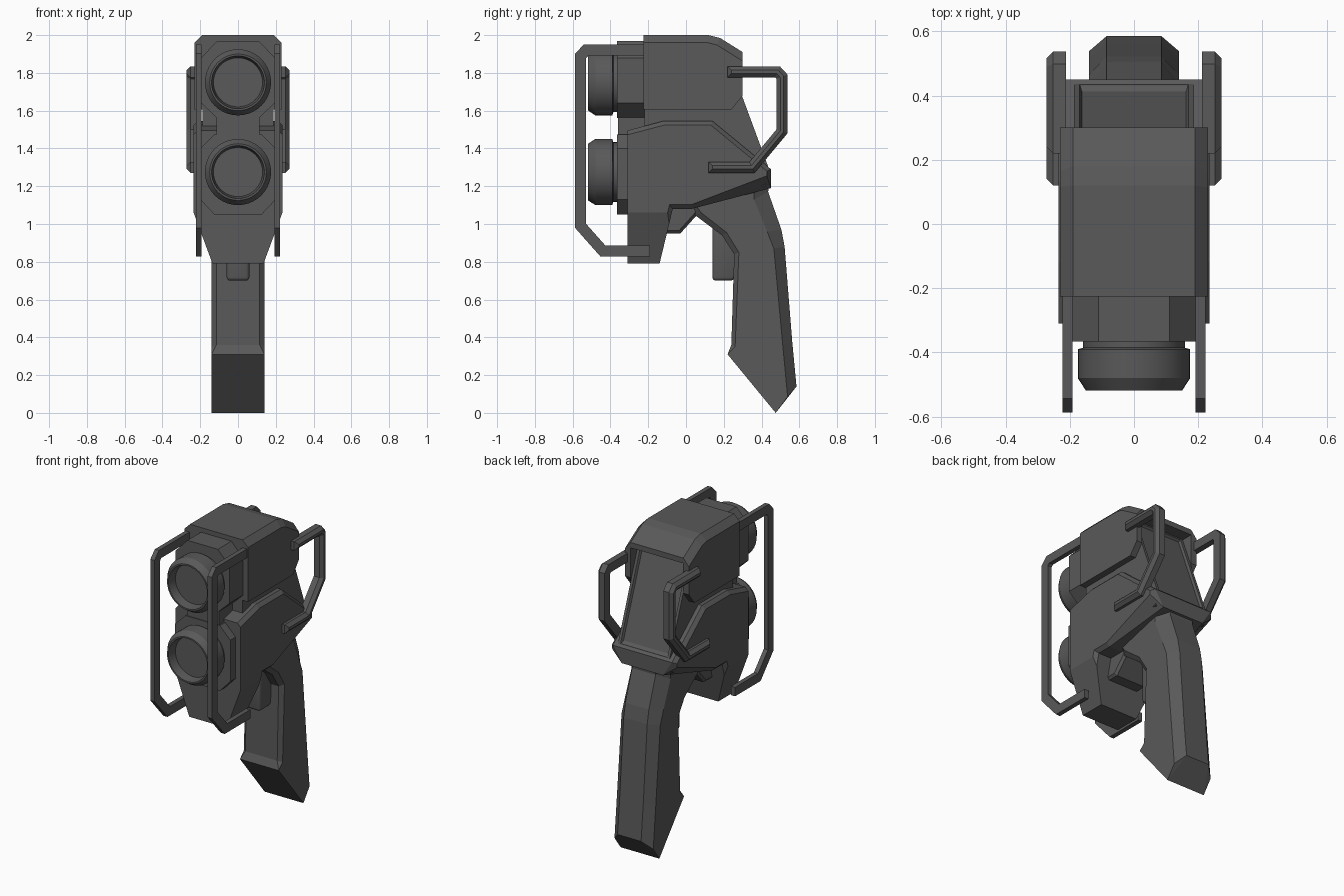
import bpy, bmesh, math
from mathutils import Vector

if "Cube" in bpy.data.objects:
    bpy.data.objects.remove(bpy.data.objects["Cube"])

dark = bpy.data.materials.new("dark_plastic")
dark.diffuse_color = (.1, .1, .1, 1)
dark.use_nodes = True
dark.node_tree.nodes["Principled BSDF"].inputs["Base Color"].default_value = dark.diffuse_color


def finish(name, bm, smooth=False):
    bmesh.ops.recalc_face_normals(bm, faces=bm.faces[:])
    mesh = bpy.data.meshes.new(name)
    bm.to_mesh(mesh)
    bm.free()
    mesh.materials.append(dark)
    ob = bpy.data.objects.new(name, mesh)
    bpy.context.collection.objects.link(ob)
    if smooth:
        bpy.ops.object.select_all(action='DESELECT')
        ob.select_set(True)
        bpy.context.view_layer.objects.active = ob
        bpy.ops.object.shade_smooth_by_angle(angle=math.radians(30))
    return ob


def loft(rings):
    """Closed solid through rings with equal point counts."""
    bm = bmesh.new()
    vs = [[bm.verts.new(p) for p in r] for r in rings]
    n = len(vs[0])
    for a, b in zip(vs, vs[1:]):
        for i in range(n):
            bm.faces.new((a[i], a[(i + 1) % n], b[(i + 1) % n], b[i]))
    bm.faces.new(vs[0])
    bm.faces.new(vs[-1])
    bmesh.ops.recalc_face_normals(bm, faces=bm.faces[:])
    return bm


def side_prism(pts, x0, x1, bevel=0.0, above=-1.0):
    """Extrude a (y, z) profile along x; chamfer its side edges except at the front."""
    bm = loft([[(x, y, z) for y, z in pts] for x in (x0, x1)])
    if bevel:
        front = min(p[0] for p in pts) + 1e-4
        edges = {e for f in bm.faces if abs(f.normal.x) > 0.99 for e in f.edges
                 if max(v.co.y for v in e.verts) > front
                 and min(v.co.z for v in e.verts) > above}
        bmesh.ops.bevel(bm, geom=list(edges), offset=bevel, offset_type='OFFSET',
                        segments=1, profile=0.5, affect='EDGES')
    return bm


def front_prism(pts, y0, y1):
    """Extrude a half (x, z) outline, mirrored over x, along y."""
    full = pts + [(-x, z) for x, z in reversed(pts)]
    return loft([[(x, y, z) for x, z in full] for y in (y0, y1)])


def bar_outline(path, width):
    """Mitred outline of a flat bar following a (y, z) path."""
    p = [Vector(q) for q in path]
    left, right = [], []
    for i, q in enumerate(p):
        a = (q - p[i - 1]).normalized() if i else (p[1] - q).normalized()
        b = (p[i + 1] - q).normalized() if i < len(p) - 1 else a
        na, nb = Vector((-a.y, a.x)), Vector((-b.y, b.x))
        m = (na + nb).normalized()
        m *= width / 2 / m.dot(na)
        left.append(tuple(q + m))
        right.append(tuple(q - m))
    return left + right[::-1]


# Upper housing, hollowed at the rear so it hoods the screen
housing = finish("upper_housing", side_prism(
    [(-.225, 1.605), (.24, 1.605), (.30, 1.68), (.30, 1.91), (.18, 1.985),
     (.12, 2.0), (-.225, 2.0)], -.23, .23, .04, above=1.9))
cutter = finish("hood_cutter", side_prism(
    [(.05, 1.5), (.4, 1.5), (.4, 1.875), (.05, 1.875)], -.19, .19))
cutter.hide_render = True
cutter.hide_viewport = True
mod = housing.modifiers.new("hood", 'BOOLEAN')
mod.operation = 'DIFFERENCE'
mod.object = cutter

# Lower body with tapered foot and tapered tail
bm = side_prism([(-.31, .79), (-.14, .79), (-.07, 1.08), (.03, 1.08), (.45, 1.19),
                 (.45, 1.29), (.14, 1.545), (-.12, 1.545), (-.31, 1.495)],
                -.235, .235, .022)
for v in bm.verts:
    if v.co.y > .4 and v.co.z < 1.24:
        if abs(v.co.x) > .23:
            v.co.z = 1.255
        else:
            v.co.x *= .7
for s in (-1, 1):
    bmesh.ops.bisect_plane(bm, geom=bm.verts[:] + bm.edges[:] + bm.faces[:],
                           plane_co=(s * .235, 0, 1.06), plane_no=(s * .27, 0, -.10),
                           clear_outer=True)
    bmesh.ops.holes_fill(bm, edges=[e for e in bm.edges if e.is_boundary], sides=0)
finish("lower_body", bm)

# Core with recessed rear screen
bm = side_prism([(-.22, 1.2), (.42, 1.2), (.44, 1.29), (.222, 1.88), (-.22, 1.88)],
                -.187, .187)
screen = max(bm.faces, key=lambda f: f.normal.dot(Vector((0, .94, .35))))
bmesh.ops.inset_region(bm, faces=[screen], thickness=.025, depth=0)
bmesh.ops.inset_region(bm, faces=[screen], thickness=.01, depth=-.015)
finish("screen_core", bm)

# Front blocks behind the lenses
finish("upper_lens_block", front_prism(
    [(.11, 1.56), (.195, 1.64), (.195, 1.88), (.11, 1.97)], -.365, -.2))
finish("lower_lens_block", front_prism(
    [(.125, 1.05), (.2, 1.13), (.2, 1.40), (.125, 1.475)], -.365, -.3))
finish("lens_neck", front_prism([(.115, 1.45), (.115, 1.6)], -.36, -.2))

# Lenses
profile = [(.158, -.35), (.158, -.385), (.175, -.39), (.175, -.48), (.15, -.518),
           (.14, -.518), (.13, -.46)]
for name, z in (("upper_lens", 1.75), ("lower_lens", 1.275)):
    rings = [[(r * math.cos(k * math.tau / 40), y, z + r * math.sin(k * math.tau / 40))
              for k in range(40)] for r, y in profile]
    finish(name, loft(rings), smooth=True)

# Block under the body ahead of the trigger
finish("trigger_front_block", side_prism(
    [(-.13, 1.12), (-.11, .95), (-.03, .95), (.06, 1.05), (.10, 1.12)], -.12, .12, .015))

# Trigger
bm = side_prism([(.14, .70), (.25, .70), (.30, .78), (.30, 1.02), (.14, 1.02)], -.06, .06)
bmesh.ops.bevel(bm, geom=bm.edges[:], offset=.018, offset_type='OFFSET', segments=3,
                profile=.5, affect='EDGES')
finish("trigger", bm, smooth=True)

# Grip: stations of front, front side, rear side and back points (y, z)
stations = [[(.03, 1.10), (.03, 1.13), (.36, 1.20), (.44, 1.22)],
            [(.05, 1.045), (.08, 1.06), (.36, 1.13), (.435, 1.17)],
            [(.19, .94), (.215, .955), (.43, .96), (.505, .97)],
            [(.255, .84), (.28, .85), (.465, .87), (.522, .88)],
            [(.24, .36), (.26, .35), (.512, .36), (.563, .37)],
            [(.22, .31), (.22, .31), (.538, .085), (.585, .14)],
            [(.475, .0)] * 4]
widths = (.115, .14, .14, .085)
rings = []
for i, st in enumerate(stations):
    w = (.14, .14, .14, .14) if i == 6 else (.14,) + widths[1:] if i == 5 else widths
    half = [(x, y, z) for x, (y, z) in zip(w, st)]
    rings.append(half + [(-x, y, z) for x, y, z in reversed(half)])
bm = loft(rings)
bmesh.ops.remove_doubles(bm, verts=bm.verts[:], dist=1e-4)
bmesh.ops.dissolve_degenerate(bm, edges=bm.edges[:], dist=1e-4)
finish("grip", bm)

# Guard bars at the front and side handles at the rear
guard = bar_outline([(-.19, 1.92), (-.53, 1.92), (-.558, 1.89), (-.558, .99),
                     (-.44, .857), (-.19, .857)], .058)
handle = bar_outline([(.22, 1.805), (.485, 1.805), (.508, 1.78), (.508, 1.49),
                      (.35, 1.30), (.12, 1.30)], .058)
for side, s in (("right", 1), ("left", -1)):
    finish("front_guard_" + side, side_prism(guard, s * .192, s * .222))
    bm = side_prism(handle, s * .212, s * .272)
    # Chamfer only the outer rim of the handle
    outer = [e for e in bm.edges if all(abs(v.co.x) > .27 for v in e.verts)]
    bmesh.ops.bevel(bm, geom=outer, offset=.02, offset_type='OFFSET', segments=1,
                    profile=.5, affect='EDGES')
    finish("rear_handle_" + side, bm)
